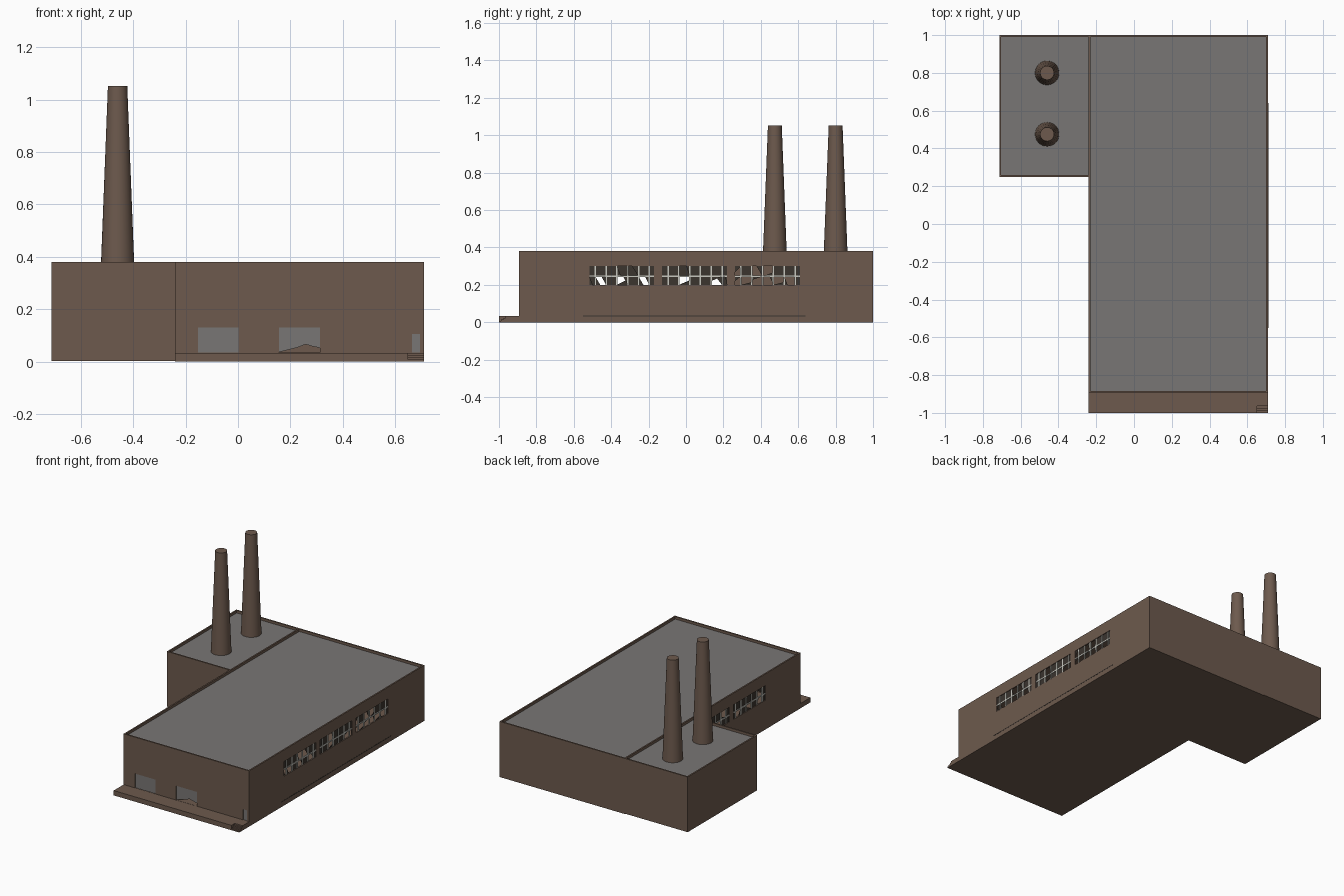
import bpy, bmesh, math, random

if "Cube" in bpy.data.objects:
    bpy.data.objects.remove(bpy.data.objects["Cube"])

random.seed(4)


def material(name, rgb):
    m = bpy.data.materials.new(name)
    m.diffuse_color = (*rgb, 1)
    m.use_nodes = True
    m.node_tree.nodes["Principled BSDF"].inputs["Base Color"].default_value = m.diffuse_color
    return m


BROWN = material("brown brick", (0.153, 0.102, 0.075))
GREY = material("grey roofing", (0.190, 0.183, 0.178))
DARK = material("dark glass", (0.043, 0.035, 0.028))
PALE = material("pale window bars", (0.58, 0.58, 0.53))


def finish(name, bm, mat):
    bmesh.ops.recalc_face_normals(bm, faces=bm.faces)
    me = bpy.data.meshes.new(name)
    bm.to_mesh(me)
    bm.free()
    me.materials.append(mat)
    ob = bpy.data.objects.new(name, me)
    bpy.context.collection.objects.link(ob)
    return ob


def add_box(bm, x, y, z):
    vs = bmesh.ops.create_cube(bm, size=1)["verts"]
    for v in vs:
        v.co = [(r[0] + r[1]) / 2 + c * (r[1] - r[0]) for r, c in zip((x, y, z), v.co)]


def boxes(name, mat, *ranges):
    bm = bmesh.new()
    for r in ranges:
        add_box(bm, *r)
    return finish(name, bm, mat)


def cut(ob, x, y, z):
    """Subtract a box from an object."""
    cutter = boxes("cutter", ob.data.materials[0], (x, y, z))
    cutter.hide_render = True
    mod = ob.modifiers.new("cut", "BOOLEAN")
    mod.operation, mod.solver, mod.object = "DIFFERENCE", "EXACT", cutter
    bpy.context.view_layer.objects.active = ob
    bpy.ops.object.modifier_apply(modifier=mod.name)
    bpy.data.objects.remove(cutter)


def plate(name, mat, points, y, depth):
    """Extrude an x-z outline along y."""
    bm = bmesh.new()
    f = bm.faces.new([bm.verts.new((px, y, pz)) for px, pz in points])
    ext = bmesh.ops.extrude_face_region(bm, geom=[f])["geom"]
    bmesh.ops.translate(bm, vec=(0, depth, 0),
                        verts=[v for v in ext if isinstance(v, bmesh.types.BMVert)])
    return finish(name, bm, mat)


X0, X1, XA = -0.24, 0.71, -0.713     # hall left, hall right, annex left
YF, YB, YA = -0.893, 1.0, 0.25       # hall front, back, annex front
H, ROOF, T = 0.38, 0.363, 0.01       # wall height, roof level, wall thickness
FLOOR = 0.033
WZ0, WZ1, WLEN = 0.20, 0.30, 0.347   # window band
right_windows = [-0.517, -0.128, 0.262]
left_windows = right_windows[:2]

# Hollow main hall with a sunken roof
hall = boxes("main_hall", BROWN, ((X0, X1), (YF, YB), (0, H)))
cut(hall, (X0 + T, X1 - T), (YF + T, YB - T), (FLOOR, ROOF - 0.01))
cut(hall, (X0 + T, X1 - T), (YF + T, YB - T), (ROOF - 0.002, H + 0.1))
for y in right_windows:
    cut(hall, (X1 - 0.05, X1 + 0.05), (y, y + WLEN), (WZ0, WZ1))
for y in left_windows:
    cut(hall, (X0 - 0.05, X0 + 0.05), (y, y + WLEN), (WZ0, WZ1))
openings = [(-0.153, 0.002, 0.131), (0.157, 0.314, 0.131), (0.664, 0.695, 0.106)]
for a, b, top in openings:
    cut(hall, (a, b), (YF - 0.05, YF + 0.05), (FLOOR + 0.001, top))
boxes("hall_roof", GREY, ((X0 + T, X1 - T), (YF + T, YB - T), (ROOF - 0.008, ROOF)))

# Side annex with its own parapet
annex = boxes("annex", BROWN, ((XA, X0), (YA, YB), (0.003, H)))
cut(annex, (XA + T, X0 + 0.05), (YA + T, YB - T), (ROOF - 0.002, H + 0.1))
boxes("annex_roof", GREY, ((XA + T, X0), (YA + T, YB - T), (ROOF - 0.008, ROOF)))

# Loading dock with corner steps
dock = boxes("loading_dock", BROWN, ((X0, X1), (-1.0, YF), (0, FLOOR)))
for i in range(3):
    cut(dock, (0.65, X1 + 0.1), (-1.1, -0.988 + 0.012 * i), (0.008 * (i + 1), 0.1))

# Shutters and door; the second shutter has a broken lower edge
(a, b, t), (c, d, u), (e, f, w) = openings
sy, sd = YF + 0.003, 0.004
plate("left_shutter", GREY, [(a, FLOOR), (b, FLOOR), (b, t), (a, t)], sy, sd)
plate("broken_shutter", GREY,
      [(c, FLOOR + 0.003), (0.225, 0.053), (0.258, 0.066), (0.285, 0.058), (d, 0.052), (d, u), (c, u)], sy, sd)
plate("front_door", GREY, [(e, FLOOR), (f, FLOOR), (f, w), (e, w)], sy, sd)

# Thin seam along the foot of the right wall
boxes("wall_seam", DARK, ((X1 - 0.002, X1 + 0.001), (-0.55, 0.64), (0.032, 0.037)))


# Window bars and cracked dark panes
def window(name, x, y, breakage):
    bars, step = [], WLEN / 6
    for i in range(6):
        yc = y + step * (i + 0.55)
        bars.append(((x - 0.003, x + 0.003), (yc - 0.004, yc + 0.004), (WZ0, WZ1)))
    bars.append(((x - 0.003, x + 0.003), (y, y + WLEN), (0.241, 0.249)))
    boxes(name + "_bars", PALE, *bars)
    bm = bmesh.new()
    edges = [y] + [y + step * (i + 0.55) for i in range(6)] + [y + WLEN]
    for y0, y1 in zip(edges, edges[1:]):
        for z0, z1 in ((WZ0, 0.245), (0.245, WZ1)):
            pts = [(y0, z0), (y1, z0), (y1, z1), (y0, z1)]
            if random.random() < breakage:          # leave a jagged shard
                k = random.randrange(4)
                s = random.uniform(0.3, 0.7)
                p, q = pts[k], pts[(k + 1) % 4]
                pts[(k + 1) % 4] = (p[0] + s * (q[0] - p[0]), p[1] + s * (q[1] - p[1]))
                pts.pop((k + 2) % 4)
            bm.faces.new([bm.verts.new((x, py, pz)) for py, pz in pts])
    finish(name + "_glass", bm, DARK)


for i, y in enumerate(right_windows):
    window(f"right_window_{i + 1}", X1 - 0.005, y, 0.65 if i == 2 else 0.25)
for i, y in enumerate(left_windows):
    window(f"left_window_{i + 1}", X0 + 0.005, y, 0.25)

# Twin tapering chimneys
for name, y in (("front_chimney", 0.475), ("rear_chimney", 0.80)):
    bpy.ops.mesh.primitive_cone_add(vertices=32, radius1=0.064, radius2=0.037,
                                    depth=1.052 - ROOF + 0.005,
                                    location=(-0.46, y, (1.052 + ROOF - 0.005) / 2))
    ob = bpy.context.object
    ob.name = name
    ob.data.materials.append(BROWN)
    bpy.ops.object.shade_smooth_by_angle(angle=math.radians(30))
